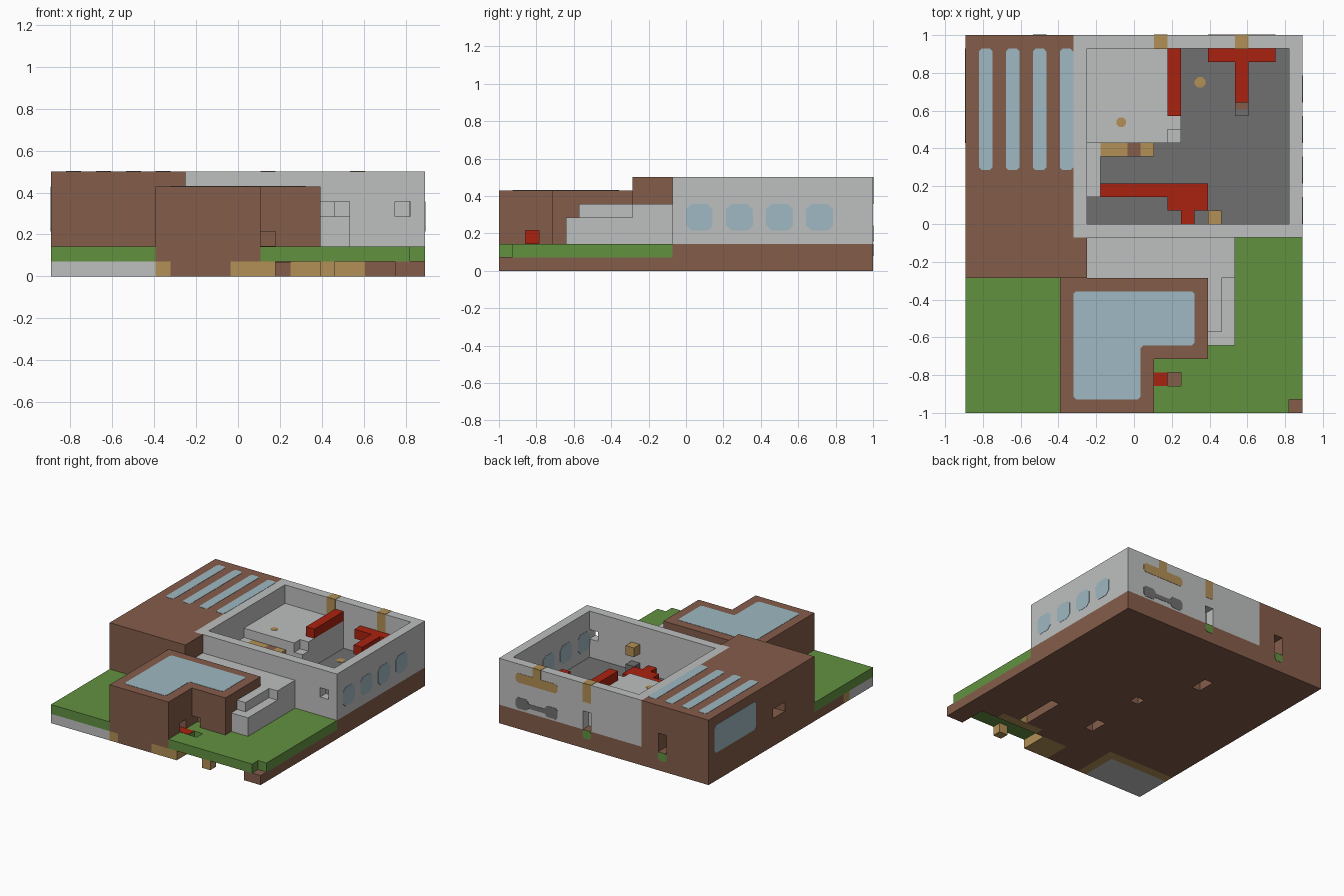
import bpy, bmesh
from mathutils import Vector

if "Cube" in bpy.data.objects:
    bpy.data.objects.remove(bpy.data.objects["Cube"], do_unlink=True)

U = 1 / 14                      # one grid block
ORIGIN = Vector((12.5, 14, 0))
T = 0.03                        # plate thickness in blocks


def srgb(h):
    c = [int(h[i:i + 2], 16) / 255 for i in (0, 2, 4)]
    return [((v + 0.055) / 1.055) ** 2.4 if v > 0.04 else v / 12.92 for v in c] + [1]


MATS = {}
for name, code in {"brown": "845d4a", "light_grey": "bec0bf", "grass_green": "629140",
                   "glass_blue": "9fb8c2", "tan": "b29056", "red": "aa2210",
                   "dark_grey": "707070"}.items():
    m = bpy.data.materials.new(name)
    m.use_nodes = True
    m.diffuse_color = srgb(code)
    m.node_tree.nodes["Principled BSDF"].inputs["Base Color"].default_value = srgb(code)
    MATS[name] = m


def rect(a0, a1, b0, b1, c=0):
    """Rectangle outline, with chamfered corners when c > 0."""
    if not c:
        return [(a0, b0), (a1, b0), (a1, b1), (a0, b1)]
    return [(a0 + c, b0), (a1 - c, b0), (a1, b0 + c), (a1, b1 - c),
            (a1 - c, b1), (a0 + c, b1), (a0, b1 - c), (a0, b0 + c)]


def prism(name, outline, axis, lo, hi, mat):
    """Extrude an outline along an axis, in block units."""
    bm = bmesh.new()
    rings = []
    for level in (lo, hi):
        ring = []
        for a, b in outline:
            p = [a, b]
            p.insert(axis, level)
            ring.append(bm.verts.new((Vector(p) - ORIGIN) * U))
        bm.faces.new(ring)
        rings.append(ring)
    n = len(outline)
    for i in range(n):
        j = (i + 1) % n
        bm.faces.new((rings[0][i], rings[0][j], rings[1][j], rings[1][i]))
    bmesh.ops.recalc_face_normals(bm, faces=bm.faces)
    me = bpy.data.meshes.new(name)
    bm.to_mesh(me)
    bm.free()
    if mat:
        me.materials.append(MATS[mat])
    ob = bpy.data.objects.new(name, me)
    bpy.context.collection.objects.link(ob)
    return ob


def box(name, x0, x1, y0, y1, z0, z1, mat):
    return prism(name, rect(x0, x1, y0, y1), 2, z0, z1, mat)


def cut(ob, *dims):
    """Carve a box out of an object."""
    cutter = box("cutter", *dims, None)
    cutter.hide_render = True
    mod = ob.modifiers.new("cut", 'BOOLEAN')
    mod.operation, mod.solver, mod.object = 'DIFFERENCE', 'EXACT', cutter
    bpy.context.view_layer.update()
    graph = bpy.context.evaluated_depsgraph_get()
    ob.data = bpy.data.meshes.new_from_object(ob.evaluated_get(graph))
    ob.modifiers.clear()
    bpy.data.objects.remove(cutter, do_unlink=True)


# Foundation slab
box("foundation_corner", 0, 7, 0, 4, 0, 1, "light_grey")
box("foundation_edge_front", 7, 8, 0, 5, 0, 1, "tan")
box("foundation_edge_side", 0, 7, 4, 5, 0, 1, "tan")
box("foundation_front", 8, 12, 0, 5, 0, 1, "brown")
box("foundation_step", 12, 15, 0, 3, 0, 1, "tan")
box("foundation_inner", 12, 16, 3, 5, 0, 1, "brown")
box("foundation_back_strip", 16, 21, 3, 4, 0, 1, "tan")
box("foundation_pillar", 18, 19, 0, 1, 0, 1, "tan")
box("foundation_right_corner", 23, 25, 0, 3, 0, 1, "brown")
box("foundation_right_inner", 21, 25, 3, 4, 0, 1, "brown")
box("foundation_left", 0, 8, 5, 10, 0, 1, "brown")
middle = box("foundation_middle", 8, 16, 5, 13, 0, 1, "brown")
cut(middle, 12, 13, 7, 9, -1, 0.9)
box("foundation_under_wing", 16, 18, 4, 13, 0, 1, "brown")
box("foundation_behind_slot", 18, 19, 9, 13, 0, 1, "brown")
box("foundation_right", 19, 25, 4, 13, 0, 1, "brown")
base = box("house_base", 8, 25, 13, 28, 0, 2, "brown")
cut(base, 9, 10, 20, 22, -1, 1)
cut(base, 12, 13, 14, 15, -1, 1)

# Lawns
box("lawn_left", 0, 7, 0, 10, 1, 2, "grass_green")
lawn = box("lawn_right", 14, 25, 0, 13, 1, 2, "grass_green")
cut(lawn, 24, 26, -1, 1, 0, 3)
cut(lawn, 15, 16, 2, 3, 0, 3)
box("corner_ground", 24, 25, 0, 1, 0.97, 1 + T, "brown")
box("hole_ground", 15, 16, 2, 3, 0.9, 1 + T, "brown")

# Front wing with its L-shaped roof glass
wing = box("wing_main", 7, 14, 0, 10, 1, 6, "brown")
cut(wing, 13, 15, 2, 3, 2, 3)
side = box("wing_side", 14, 18, 4, 10, 2, 6, "brown")
cut(side, 14, 15, 3, 5, 2, 3)
box("red_doorstep", 13, 15, 2, 3, 2, 2 + T, "red")
box("red_door", 13, 13 + T, 2, 3, 2 + T, 3, "red")
prism("wing_roof_glass", [(8, 1.2), (8.2, 1), (12.8, 1), (13, 1.2), (13, 4.8), (13.2, 5),
      (16.8, 5), (17, 5.2), (17, 8.8), (16.8, 9), (8.2, 9), (8, 8.8)], 2, 6, 6 + T, "glass_blue")

# Terrace and stairs
box("terrace", 9, 20, 10, 13, 1, 5, "light_grey")
box("stair_upper", 18, 19, 6, 10, 2, 5, "light_grey")
box("stair_lower", 19, 20, 5, 10, 2, 4, "light_grey")
box("stair_lower_end", 18, 19, 5, 6, 2, 4, "light_grey")

# Side block with striped skylights
block = box("side_block", 0, 8, 10, 28, 0, 7, "brown")
cut(block, 5, 6, 26, 29, 2, 4)
cut(block, -1, 2, 15, 17, 3, 4)
box("side_block_corner", 8, 9, 10, 13, 1, 7, "brown")
for i in range(4):
    prism("skylight", rect(1 + 2 * i, 2 + 2 * i, 18, 27, 0.2), 2, 7, 7 + T, "glass_blue")
prism("side_window", rect(20, 27, 3, 6, 0.25), 0, -T, 0, "glass_blue")

# Open-topped house walls
walls = box("house_walls", 8, 25, 13, 28, 2, 7, "light_grey")
cut(walls, 9, 24, 14, 27, 1, 8)
cut(walls, 23, 24, 12, 15, 4, 5)
cut(walls, 14, 15, 26, 29, 2, 4)
box("house_floor", 9, 24, 14, 27, 2, 2 + T, "dark_grey")
for i in range(4):
    pane = rect(14 + 3 * i, 16 + 3 * i, 3, 5, 0.4)
    prism("window_outer", pane, 0, 25, 25 + T, "glass_blue")
    prism("window_inner", pane, 0, 24 - T, 24, "glass_blue")

# Painted trim on the back wall
for x in (14, 20):
    box("wall_top_trim", x, x + 1, 27, 28, 7, 7 + T, "tan")
    prism("back_trim", rect(x, x + 1, 5 if x == 14 else 6, 7), 1, 28, 28 + T, "tan")
    prism("inner_trim", rect(x, x + 1, 5, 7), 1, 27 - T, 27, "tan")
prism("back_trim_bar", rect(18, 23, 5, 6, 0.25), 1, 28, 28 + T, "tan")
prism("back_grey_bar", rect(19.5, 21.5, 2.5, 3), 1, 28, 28 + T, "dark_grey")
for x in (18, 21.5):
    prism("back_grey_end", rect(x, x + 1.5, 2.2, 3.4, 0.25), 1, 28, 28 + T, "dark_grey")
for x in (5, 14):
    prism("back_door_grass", rect(x, x + 1, 1.1, 2, 0.2), 1, 28, 28 + T, "grass_green")

# Raised inner floor and steps
box("raised_floor", 9, 15, 20, 27, 2, 5, "light_grey")
box("raised_floor_edge", 15, 16, 21, 27, 2, 5, "light_grey")
box("raised_floor_step", 15, 16, 20, 21, 2, 4, "light_grey")
box("inner_ledge", 9, 10, 16, 20, 2, 4, "light_grey")
for x0, x1, mat in ((10, 12, "tan"), (12, 13, "brown"), (13, 14, "tan")):
    box("shelf", x0, x1, 19, 20, 3, 4, mat)
prism("floor_spot_upper", rect(11.2, 11.9, 21.2, 21.9, 0.2), 2, 5, 5 + T, "tan")
prism("floor_spot_lower", rect(17, 17.8, 24.1, 24.9, 0.25), 2, 2 + T, 2 + 2 * T, "tan")

# Red furniture
box("railing", 15, 16, 22, 27, 5, 6, "red")
box("counter", 10, 18, 16, 17, 2, 3, "red")
box("counter_end", 15, 18, 15, 16, 2, 3, "red")
box("counter_seat", 16, 17, 14, 15, 2, 3, "red")
box("wall_cabinet", 18, 19, 14, 15, 4, 5, "tan")
box("floor_cabinet", 18, 19, 14, 15, 2, 3, "dark_grey")
box("table_back", 18, 23, 26, 27, 4, 5, "red")
box("table_arm", 20, 21, 23, 26, 4, 5, "red")
box("table_stool", 20, 21, 22, 23, 2, 3, "dark_grey")
box("table_stool_top", 20, 21, 22.5, 23, 3, 3 + T, "brown")
